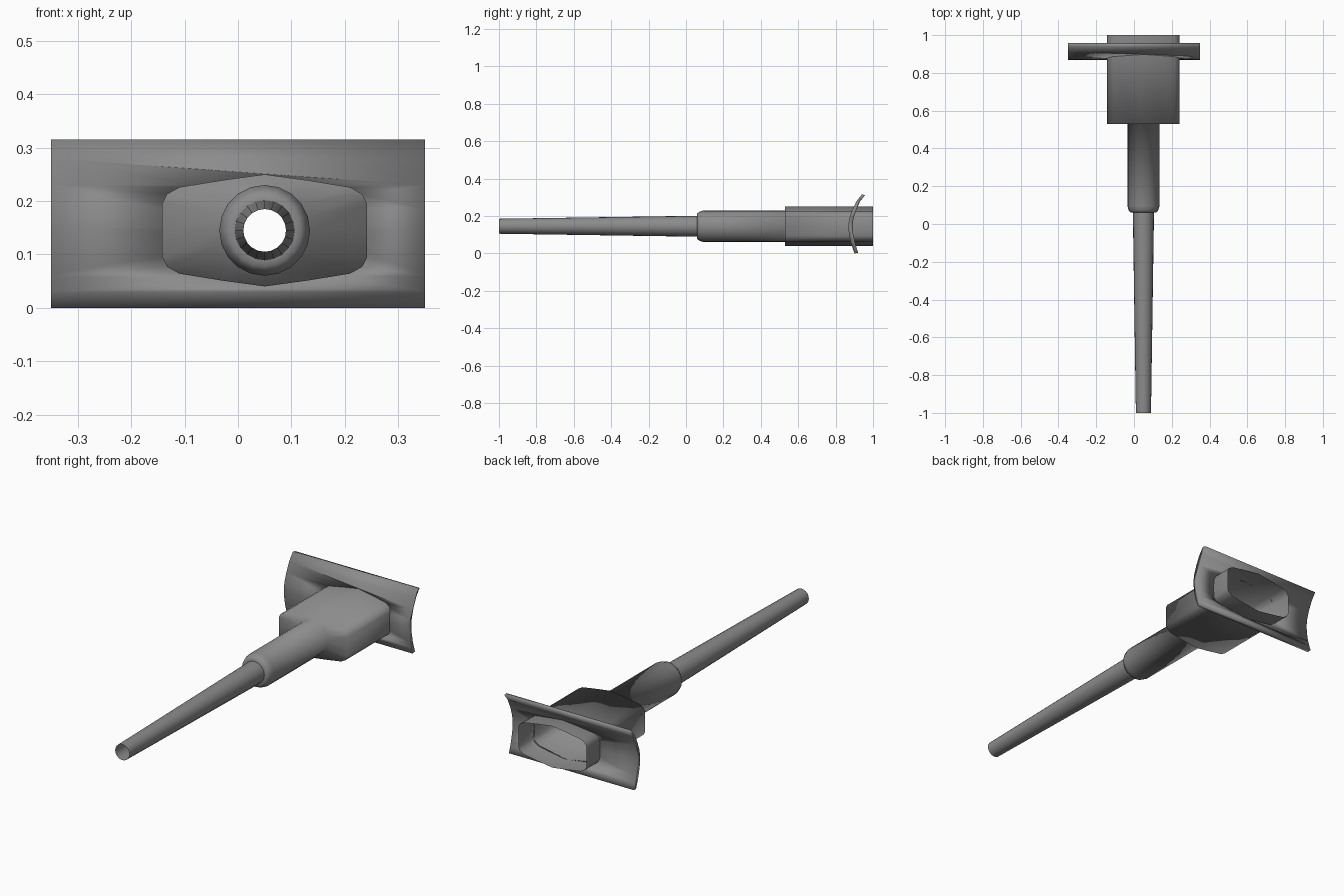
import bpy, bmesh, math

if "Cube" in bpy.data.objects:
    bpy.data.objects.remove(bpy.data.objects["Cube"])

CX, CZ, N = 0.05, 0.145, 20   # nozzle axis and number of sides

dark = bpy.data.materials.new("dark_grey")
dark.diffuse_color = (0.26, 0.26, 0.26, 1)
dark.use_nodes = True
dark.node_tree.nodes["Principled BSDF"].inputs["Base Color"].default_value = dark.diffuse_color


def circle(r):
    return [(r * math.cos(2 * math.pi * i / N), r * math.sin(2 * math.pi * i / N)) for i in range(N)]


def body_outline():
    # quarter outline mirrored into a flattened hexagon with rounded corners
    q = [(0.192, 0), (0.192, 0.05), (0.183, 0.068), (0.16, 0.081), (0.08, 0.094), (0, 0.105)]
    half = q + [(-x, z) for x, z in q[-2::-1]]
    return half + [(x, -z) for x, z in half[-2:0:-1]]


def finish(name, bm):
    bmesh.ops.recalc_face_normals(bm, faces=bm.faces)
    me = bpy.data.meshes.new(name)
    bm.to_mesh(me)
    bm.free()
    me.materials.append(dark)
    ob = bpy.data.objects.new(name, me)
    bpy.context.collection.objects.link(ob)
    return ob


def loft(name, rings, capped=False):
    # skin through rings given as (y, outline)
    bm = bmesh.new()
    loops = [[bm.verts.new((CX + x, y, CZ + z)) for x, z in pts] for y, pts in rings]
    for a, b in zip(loops, loops[1:]):
        for i in range(N):
            j = (i + 1) % N
            bm.faces.new((a[i], a[j], b[j], b[i]))
    if capped:
        bm.faces.new(loops[0])
        bm.faces.new(loops[-1])
    return finish(name, bm)


# open hollow nozzle tube
tube = loft("nozzle_tube", [(-1, circle(0.04)), (0.06, circle(0.056))])

# collar with a rounded lip, widening into the hollow body that is open at the back
hexa = body_outline()
collar = [(0.06, 0.055), (0.06, 0.068), (0.072, 0.078), (0.095, 0.085), (0.53, 0.085)]
body = loft("collar_and_body", [(y, circle(r)) for y, r in collar] + [(0.53, hexa), (1.0, hexa)])

# curved flange plate
front = [(0.94, 0.315), (0.912, 0.28), (0.888, 0.23), (0.872, 0.185), (0.868, 0.15),
         (0.871, 0.105), (0.88, 0.06), (0.89, 0.03), (0.901, 0.0)]
back = [(0.921, 0.003), (0.912, 0.03), (0.903, 0.06), (0.894, 0.105), (0.891, 0.15),
        (0.895, 0.185), (0.909, 0.23), (0.931, 0.278), (0.957, 0.312)]
bm = bmesh.new()
face = bm.faces.new([bm.verts.new((-0.35, y, z)) for y, z in front + back])
ext = bmesh.ops.extrude_face_region(bm, geom=[face], use_keep_orig=True)
bmesh.ops.translate(bm, vec=(0.7, 0, 0), verts=[v for v in ext["geom"] if isinstance(v, bmesh.types.BMVert)])
plate = finish("flange_plate", bm)

# body-shaped opening through the plate
cutter = loft("opening_cutter", [(0.7, hexa), (1.1, hexa)], capped=True)
cutter.hide_render = True
mod = plate.modifiers.new("opening", 'BOOLEAN')
mod.operation, mod.object, mod.solver = 'DIFFERENCE', cutter, 'EXACT'
bpy.context.view_layer.objects.active = plate
bpy.ops.object.modifier_apply(modifier="opening")
bpy.data.objects.remove(cutter)

# soft shading on every part, as the moulded look has no hard creases
for ob in (tube, body, plate):
    ob.data.shade_smooth()
